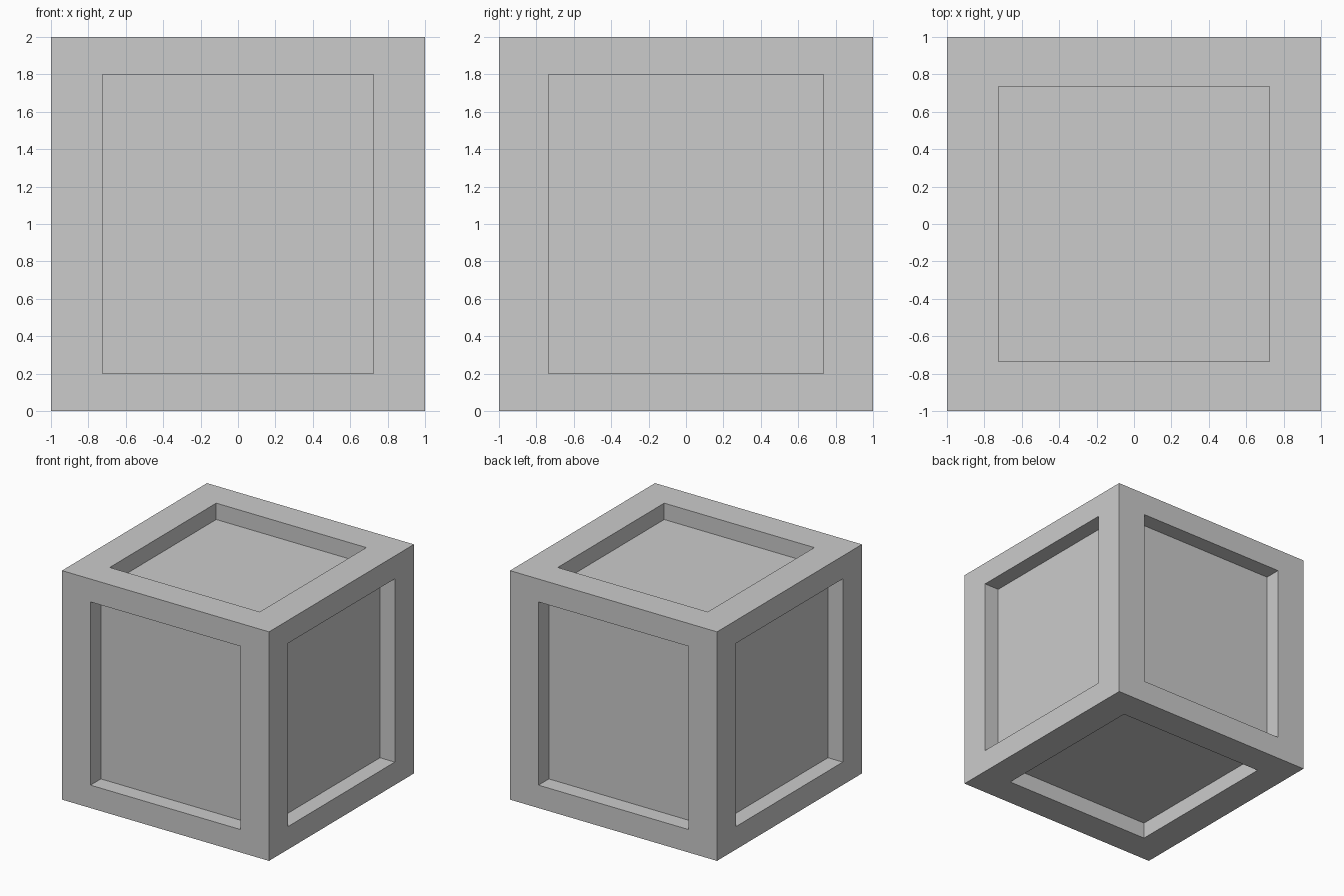
import bpy
import bmesh
from mathutils import Vector

if "Cube" in bpy.data.objects:
    bpy.data.objects.remove(bpy.data.objects["Cube"])

OPENING = Vector((0.725, 0.735, 0.80))  # half size of the openings per axis
DEPTH = 0.143                           # how far each panel sits back

# Crate: cube with a sunken panel on each of its six faces
bm = bmesh.new()
bmesh.ops.create_cube(bm, size=2)
faces = list(bm.faces)
axes = [max(range(3), key=lambda i: abs(f.normal[i])) for f in faces]


def place(face, axis, distance):
    """Move an inset face to the opening's outline at a given distance."""
    for v in face.verts:
        for i in range(3):
            size = distance if i == axis else OPENING[i]
            v.co[i] = size if v.co[i] > 0 else -size


for face, axis in zip(faces, axes):
    # Flat frame around the opening
    bmesh.ops.inset_individual(bm, faces=[face], thickness=0.2)
    place(face, axis, 1.0)
    # Straight walls down to the panel
    bmesh.ops.inset_individual(bm, faces=[face], thickness=0.05)
    place(face, axis, 1.0 - DEPTH)

bmesh.ops.translate(bm, verts=bm.verts, vec=(0, 0, 1))
bmesh.ops.recalc_face_normals(bm, faces=bm.faces)

mesh = bpy.data.meshes.new("crate")
bm.to_mesh(mesh)
bm.free()
bpy.context.collection.objects.link(bpy.data.objects.new("crate", mesh))
